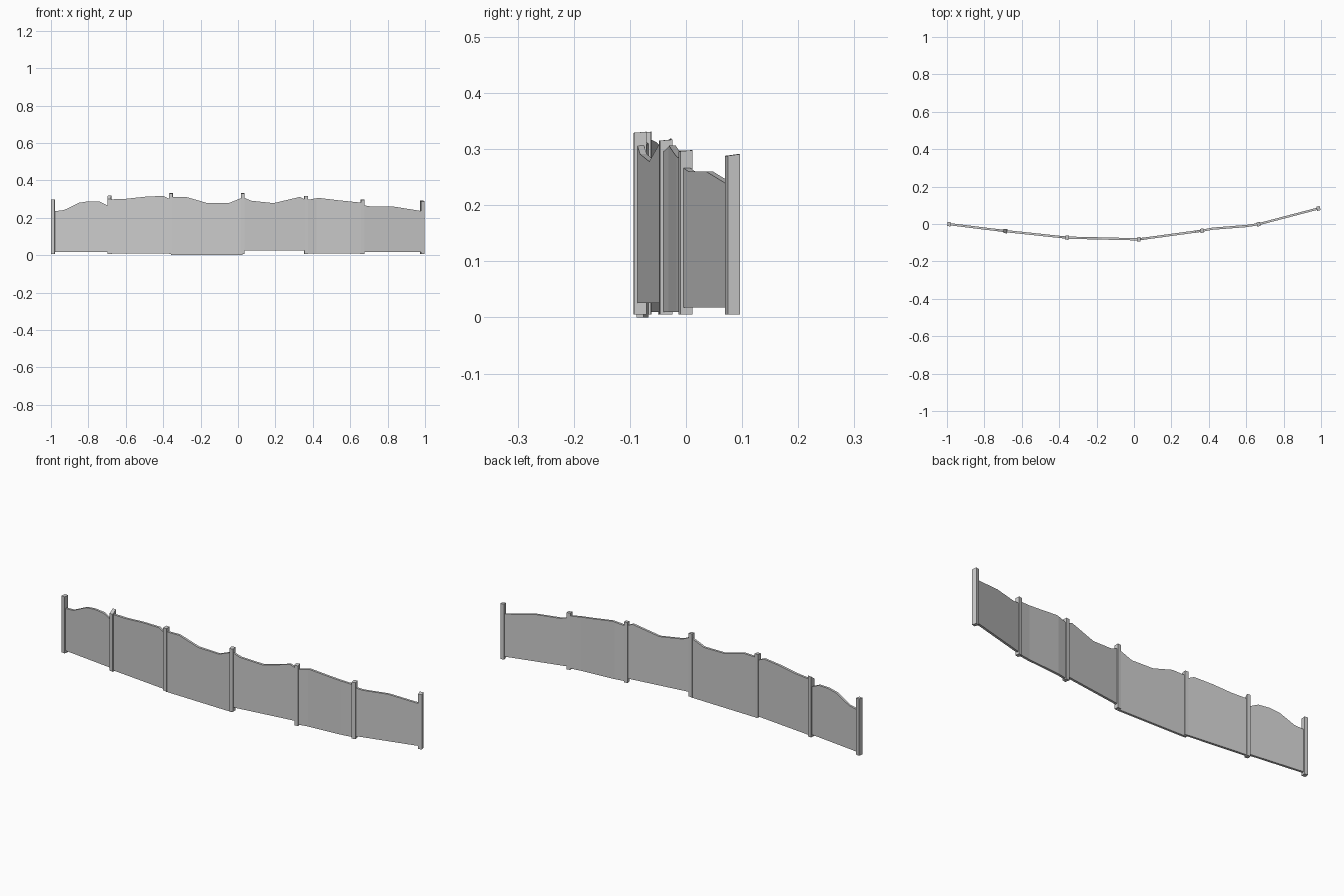
import bpy
import math
from mathutils import Matrix, Vector

if "Cube" in bpy.data.objects:
    bpy.data.objects.remove(bpy.data.objects["Cube"], do_unlink=True)

grey = bpy.data.materials.new("plain grey")
grey.use_nodes = True
grey.diffuse_color = (0.6, 0.6, 0.6, 1)
grey.node_tree.nodes["Principled BSDF"].inputs["Base Color"].default_value = (0.6, 0.6, 0.6, 1)

THICK = 0.012
FLOOR = 0.007


def make_object(name, verts, faces):
    mesh = bpy.data.meshes.new(name)
    mesh.from_pydata(verts, [], faces)
    mesh.materials.append(grey)
    obj = bpy.data.objects.new(name, mesh)
    bpy.context.collection.objects.link(obj)
    return obj


def strip_faces(count):
    """Closed skin around a row of four-cornered cross-sections."""
    faces = [(0, 1, 2, 3), tuple(4 * (count - 1) + k for k in (3, 2, 1, 0))]
    for i in range(count - 1):
        a, b = 4 * i, 4 * i + 4
        for k in range(4):
            n = (k + 1) % 4
            faces.append((a + k, b + k, b + n, a + n))
    return faces


def add_post(name, x, y, top, slope, angle):
    # Square stake with a slightly sloping top, higher at the back
    w, d = 0.0095, 0.0112
    corners = [(-w, -d), (w, -d), (w, d), (-w, d)]
    turn = Matrix.Rotation(angle, 3, "Z")
    verts = []
    for level in (0, 1):
        for cx, cy in corners:
            z = top - (slope if cy < 0 else 0) if level else FLOOR
            verts.append(turn @ Vector((cx, cy, 0)) + Vector((x, y, z)))
    faces = [(3, 2, 1, 0), (4, 5, 6, 7)]
    faces += [(k, (k + 1) % 4, (k + 1) % 4 + 4, k + 4) for k in range(4)]
    make_object(name, verts, faces)


def path_y(x):
    """Depth of the fence line at x."""
    for (x0, y0), (x1, y1) in zip(line, line[1:]):
        if x <= x1:
            break
    return y0 + (y1 - y0) * (x - x0) / (x1 - x0)


def add_panel(name, bottom, profile):
    # Thin board following the line, with a wavy top edge
    xs = {x: z for x, z in profile}
    for bx, _ in line:
        if profile[0][0] < bx < profile[-1][0] and bx not in xs:
            for (x0, z0), (x1, z1) in zip(profile, profile[1:]):
                if x0 < bx < x1:
                    xs[bx] = z0 + (z1 - z0) * (bx - x0) / (x1 - x0)
    verts = []
    for x in sorted(xs):
        y, h = path_y(x), THICK / 2
        verts += [(x, y - h, bottom), (x, y + h, bottom), (x, y + h, xs[x]), (x, y - h, xs[x])]
    make_object(name, verts, strip_faces(len(xs)))


# Posts: x, y, top height, fall of the top towards the front
posts = [
    (-0.988, -0.001, 0.30, 0.001), (-0.688, -0.038, 0.321, 0.018),
    (-0.358, -0.073, 0.333, 0.002), (0.025, -0.082, 0.333, 0.002),
    (0.363, -0.036, 0.319, 0.002), (0.666, -0.001, 0.30, 0.002),
    (0.986, 0.083, 0.293, 0.003),
]

# Plan line through the posts, with a slight bend in the fifth bay
line = [(p[0], p[1]) for p in posts]
line[5:5] = [(0.42, -0.025), (0.60, -0.011)]

for i, (x, y, top, slope) in enumerate(posts):
    a, b = posts[max(i - 1, 0)], posts[min(i + 1, len(posts) - 1)]
    add_post(f"post_{i + 1}", x, y, top, slope, math.atan2(b[1] - a[1], b[0] - a[0]))

# Panels: bottom height, then top edge between each pair of posts
panels = [
    (0.02, [(-0.988, 0.236), (-0.93, 0.243), (-0.85, 0.282), (-0.80, 0.29), (-0.74, 0.288), (-0.688, 0.262)]),
    (0.012, [(-0.688, 0.30), (-0.60, 0.303), (-0.50, 0.314), (-0.40, 0.319), (-0.358, 0.298)]),
    (0.002, [(-0.358, 0.312), (-0.28, 0.314), (-0.17, 0.282), (-0.05, 0.28), (0.025, 0.31)]),
    (0.028, [(0.025, 0.312), (0.07, 0.293), (0.19, 0.28), (0.33, 0.313), (0.363, 0.298)]),
    (0.012, [(0.363, 0.296), (0.43, 0.308), (0.54, 0.295), (0.666, 0.282)]),
    (0.02, [(0.666, 0.27), (0.71, 0.262), (0.83, 0.262), (0.986, 0.237)]),
]
for i, (bottom, profile) in enumerate(panels):
    add_panel(f"panel_{i + 1}", bottom, profile)

# Lift nothing, but settle the whole fence on the ground
for obj in bpy.context.collection.objects:
    if obj.name.startswith(("panel_", "post_")):
        obj.location.z = -0.002
